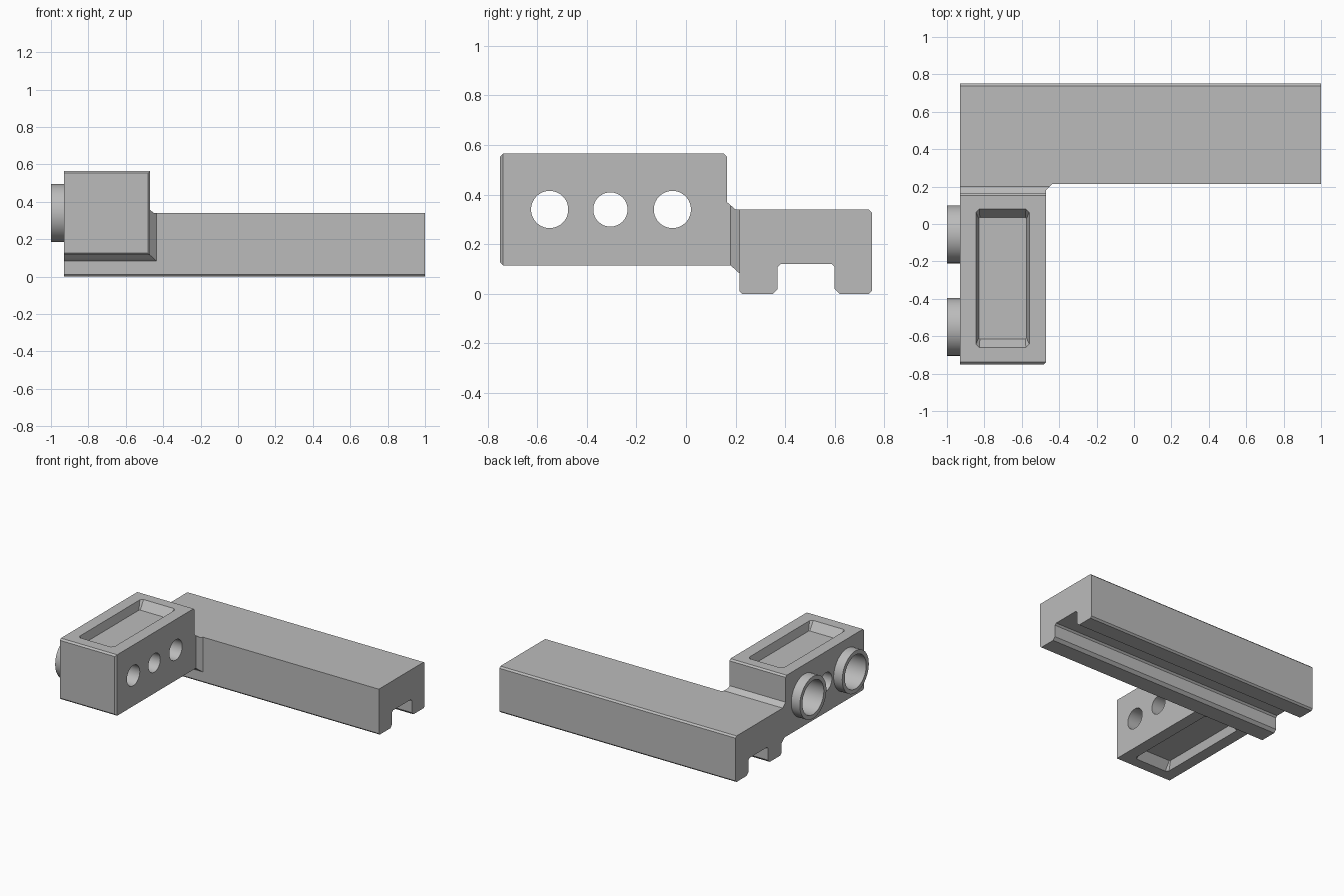
import bpy
import bmesh
from math import pi, radians
from mathutils import Matrix

cube = bpy.data.objects.get("Cube")
if cube:
    bpy.data.objects.remove(cube, do_unlink=True)

grey = bpy.data.materials.new("plain grey")
grey.use_nodes = True
colour = (0.5, 0.5, 0.5, 1)
grey.diffuse_color = colour
grey.node_tree.nodes["Principled BSDF"].inputs["Base Color"].default_value = colour

LEFT, INNER = -0.93, -0.47      # block sides in x
MID_Z = 0.34                    # height of the hole axis


def finish(name, bm):
    bmesh.ops.recalc_face_normals(bm, faces=bm.faces)
    mesh = bpy.data.meshes.new(name)
    bm.to_mesh(mesh)
    bm.free()
    mesh.materials.append(grey)
    obj = bpy.data.objects.new(name, mesh)
    bpy.context.collection.objects.link(obj)
    return obj


def loft(name, loops, caps=True):
    """Skin a list of matching closed loops."""
    bm = bmesh.new()
    rings = [[bm.verts.new(p) for p in loop] for loop in loops]
    n = len(rings[0])
    for a, b in zip(rings, rings[1:]):
        for i in range(n):
            j = (i + 1) % n
            bm.faces.new((a[i], a[j], b[j], b[i]))
    if caps:
        bm.faces.new(rings[0])
        bm.faces.new(rings[-1])
    return finish(name, bm)


def x_cylinder(name, y, radius, x0, x1):
    bm = bmesh.new()
    place = Matrix.Translation(((x0 + x1) / 2, y, MID_Z)) @ Matrix.Rotation(pi / 2, 4, 'Y')
    bmesh.ops.create_cone(bm, cap_ends=True, segments=64, radius1=radius,
                          radius2=radius, depth=x1 - x0, matrix=place)
    return finish(name, bm)


def combine(target, tool, operation):
    mod = target.modifiers.new("cut", 'BOOLEAN')
    mod.operation = operation
    mod.solver = 'EXACT'
    mod.object = tool
    bpy.context.view_layer.objects.active = target
    bpy.ops.object.modifier_apply(modifier=mod.name)
    bpy.data.objects.remove(tool, do_unlink=True)


def rounded_rect(x0, x1, y0, y1, z, c):
    """Rectangle with clipped corners."""
    return [(x0 + c, y0, z), (x1 - c, y0, z), (x1, y0 + c, z), (x1, y1 - c, z),
            (x1 - c, y1, z), (x0 + c, y1, z), (x0, y1 - c, z), (x0, y0 + c, z)]


# Long bar with a chamfered groove along its underside
profile = [(0.215, 0.012), (0.227, 0), (0.35, 0), (0.37, 0.02), (0.37, 0.108),
           (0.382, 0.12), (0.588, 0.12), (0.6, 0.108), (0.6, 0.02), (0.62, 0),
           (0.738, 0), (0.75, 0.012), (0.75, 0.328), (0.738, MID_Z), (0.215, MID_Z)]
bar = loft("grooved_bar", [[(x, y, z) for y, z in profile] for x in (LEFT, 1)])

# Flared neck joining the block to the bar
sections = [(0.165, INNER, 0.115, 0.37), (0.18, INNER, 0.115, 0.357),
            (0.2, -0.45, 0.096, MID_Z), (0.215, -0.435, 0.083, MID_Z)]
neck = loft("flared_neck", [[(LEFT, y, zb), (xr, y, zb), (xr, y, zt), (LEFT, y, zt)]
                            for y, xr, zb, zt in sections], caps=False)

# Block with chamfered front edges and rear top edge
FRONT, REAR, BOTTOM, TOP = -0.75, 0.165, 0.115, 0.565
bm = bmesh.new()
bmesh.ops.create_cube(bm, size=1, matrix=Matrix.Translation(
    ((LEFT + INNER) / 2, (FRONT + REAR) / 2, (BOTTOM + TOP) / 2))
    @ Matrix.Diagonal((INNER - LEFT, REAR - FRONT, TOP - BOTTOM, 1)))


def chamfered(edge):
    a, b = (v.co for v in edge.verts)
    m = (a + b) / 2
    front = max(a.y, b.y) < FRONT + 0.01 and m.x > LEFT + 0.01
    rear_top = min(a.y, b.y) > REAR - 0.01 and m.z > TOP - 0.01
    return front or rear_top


bmesh.ops.bevel(bm, geom=[e for e in bm.edges if chamfered(e)], offset=0.012,
                offset_type='OFFSET', segments=1, affect='EDGES')
block = finish("holed_block", bm)

# Round bosses on the outer side, with deep bores
for y in (-0.55, -0.055):
    combine(block, x_cylinder("boss", y, 0.155, -1, -0.88), 'UNION')
for y in (-0.55, -0.055):
    combine(block, x_cylinder("bore", y, 0.125, -1.1, -0.6), 'DIFFERENCE')

# Three through holes
for y, radius in ((-0.55, 0.075), (-0.305, 0.069), (-0.055, 0.075)):
    combine(block, x_cylinder("hole", y, radius, -1.1, -0.3), 'DIFFERENCE')

# Shallow tapered pockets in the top and the underside
for side in (1, -1):
    rim, floor = (MID_Z + side * h for h in (0.225, 0.165))
    loops = [rounded_rect(-0.845, -0.56, -0.66, 0.08, rim + side * 0.05, 0.018),
             rounded_rect(-0.845, -0.56, -0.66, 0.08, rim, 0.018),
             rounded_rect(-0.83, -0.575, -0.615, 0.035, floor, 0.006)]
    combine(block, loft("pocket", loops), 'DIFFERENCE')

# Smooth the round walls, keep the hard edges
bpy.ops.object.select_all(action='DESELECT')
block.select_set(True)
bpy.context.view_layer.objects.active = block
bpy.ops.object.shade_smooth_by_angle(angle=radians(20))
